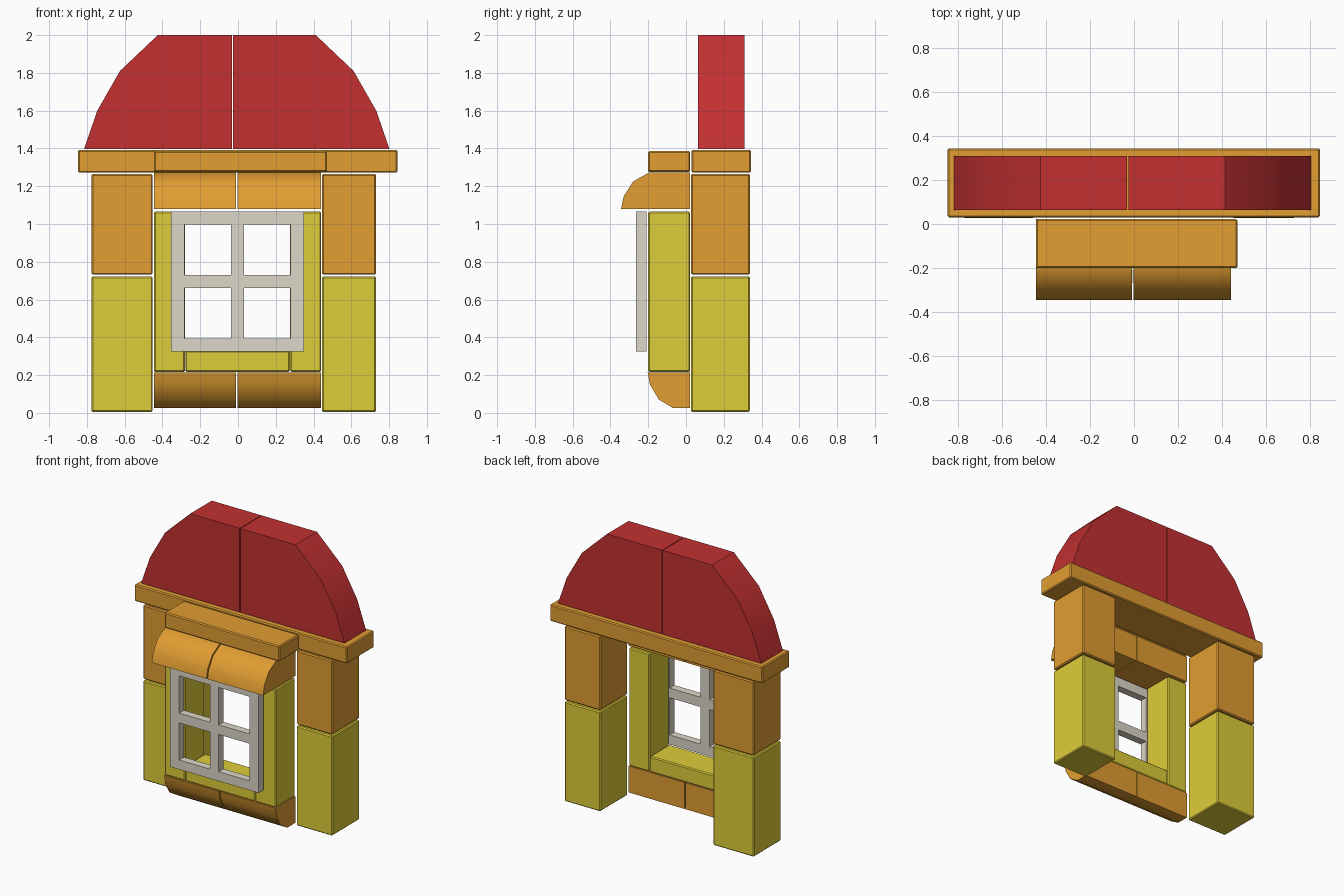
import bpy
import bmesh
import math

cube = bpy.data.objects.get("Cube")
if cube:
    bpy.data.objects.remove(cube, do_unlink=True)


def material(name, rgb):
    mat = bpy.data.materials.new(name)
    mat.use_nodes = True
    mat.diffuse_color = (*rgb, 1)
    mat.node_tree.nodes["Principled BSDF"].inputs["Base Color"].default_value = (*rgb, 1)
    return mat


red = material("brick red", (0.546, 0.03, 0.031))
orange = material("warm orange", (0.753, 0.337, 0.032))
yellow = material("mustard yellow", (0.73, 0.61, 0.041))
grey = material("pale stone grey", (0.73, 0.68, 0.58))


def finish(name, bm, mat, bevel=0):
    bmesh.ops.recalc_face_normals(bm, faces=bm.faces)
    if bevel:
        bmesh.ops.bevel(bm, geom=bm.edges[:], offset=bevel, segments=1,
                        affect='EDGES', clamp_overlap=True)
    mesh = bpy.data.meshes.new(name)
    bm.to_mesh(mesh)
    bm.free()
    mesh.materials.append(mat)
    obj = bpy.data.objects.new(name, mesh)
    bpy.context.collection.objects.link(obj)
    return obj


def prism(name, points, axis, start, end, mat, bevel=0):
    """Extrude a 2D profile along x (points are y, z) or y (points are x, z)."""
    bm = bmesh.new()

    def place(p, t):
        return (t, p[0], p[1]) if axis == 'x' else (p[0], t, p[1])

    a = [bm.verts.new(place(p, start)) for p in points]
    b = [bm.verts.new(place(p, end)) for p in points]
    bm.faces.new(a)
    bm.faces.new(b[::-1])
    for i in range(len(a)):
        j = (i + 1) % len(a)
        bm.faces.new((a[i], b[i], b[j], a[j]))
    obj = finish(name, bm, mat, bevel)
    bpy.ops.object.select_all(action='DESELECT')
    obj.select_set(True)
    bpy.context.view_layer.objects.active = obj
    bpy.ops.object.shade_smooth_by_angle(angle=math.radians(34))
    return obj


def block(name, x, y, z, mat, bevel=0.007):
    bm = bmesh.new()
    bmesh.ops.create_cube(bm, size=1)
    for v in bm.verts:
        for i, (low, high) in enumerate((x, y, z)):
            v.co[i] = low if v.co[i] < 0 else high
    return finish(name, bm, mat, bevel)


# Wall pillars and the long beam above them
wall = (0.027, 0.338)
for side, x in (("right", (-0.775, -0.452)), ("left", (0.445, 0.73))):
    block(side + "_lower_pillar", x, wall, (0.005, 0.722), yellow)
    block(side + "_upper_pillar", x, wall, (0.732, 1.265), orange)
block("roof_beam", (-0.846, 0.844), (0.03, 0.343), (1.272, 1.392), orange)

# Two curved roof halves
right_roof = [(-0.031, 1.397), (-0.031, 2), (-0.425, 2), (-0.625, 1.81),
              (-0.745, 1.6), (-0.815, 1.397)]
left_roof = [(-0.026 if x == -0.031 else -x - 0.013, z) for x, z in right_roof]
prism("right_roof_block", right_roof, 'y', 0.064, 0.309, red)
prism("left_roof_block", left_roof, 'y', 0.064, 0.309, red)

# Bay: top block, posts and base
bay = (-0.2, 0.022)
block("bay_top_block", (-0.445, 0.47), bay, (1.275, 1.386), orange)
block("right_bay_post", (-0.445, -0.281), bay, (0.217, 1.066), yellow)
block("left_bay_post", (0.276, 0.44), bay, (0.217, 1.066), yellow)
block("bay_base", (-0.279, 0.274), bay, (0.217, 0.33), yellow)

# Rounded awning and window sill, each in two halves
awning = [(0.022, 1.08), (0.022, 1.272), (-0.197, 1.272), (-0.28, 1.225),
          (-0.33, 1.146), (-0.344, 1.08)]
sill = [(0.022, 0.215), (-0.203, 0.215), (-0.191, 0.15), (-0.143, 0.07),
        (-0.068, 0.025), (0.022, 0.025)]
for side, x in (("right", (-0.445, -0.01)), ("left", (-0.002, 0.44))):
    prism(side + "_awning", awning, 'x', *x, orange)
    prism(side + "_sill", sill, 'x', *x, orange)

# Window frame with four open panes
xs = (-0.354, -0.282, -0.038, 0.032, 0.278, 0.35)
zs = (0.325, 0.393, 0.66, 0.73, 0.998, 1.066)
bm = bmesh.new()
grid = [[bm.verts.new((x, -0.265, z)) for z in zs] for x in xs]
for i in range(5):
    for j in range(5):
        if i % 2 == 0 or j % 2 == 0:
            bm.faces.new((grid[i][j], grid[i + 1][j], grid[i + 1][j + 1], grid[i][j + 1]))
extruded = bmesh.ops.extrude_face_region(bm, geom=bm.faces[:], use_keep_orig=True)["geom"]
for v in extruded:
    if isinstance(v, bmesh.types.BMVert):
        v.co.y = -0.21
finish("window_frame", bm, grey)
